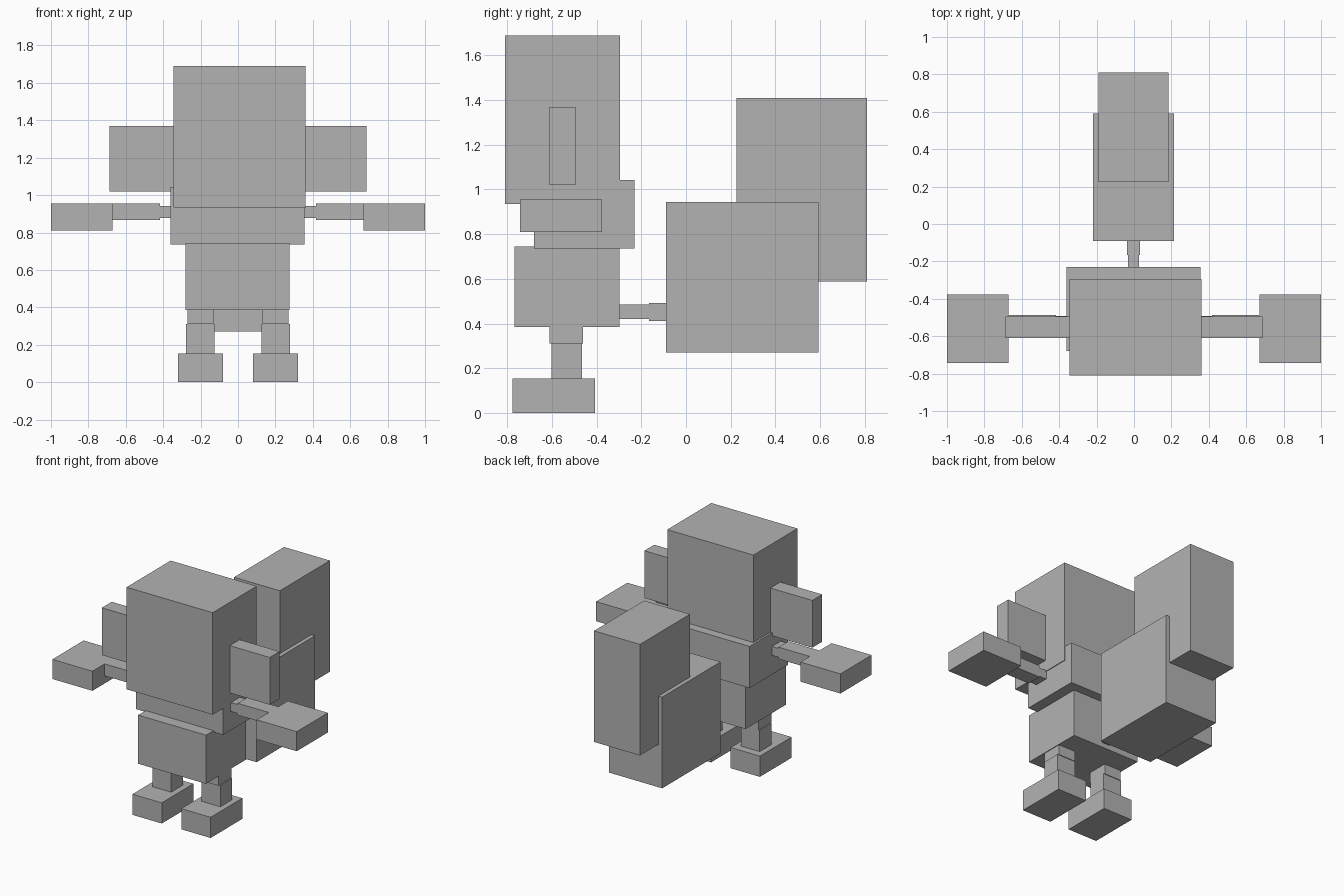
import bpy

if "Cube" in bpy.data.objects:
    bpy.data.objects.remove(bpy.data.objects["Cube"], do_unlink=True)

# Single flat colour
grey = bpy.data.materials.new("plain_grey")
grey.use_nodes = True
colour = (0.45, 0.45, 0.45, 1)
grey.diffuse_color = colour
grey.node_tree.nodes["Principled BSDF"].inputs["Base Color"].default_value = colour


def box(name, x, y, z):
    """Box spanning the given (low, high) range on each axis."""
    spans = (x, y, z)
    bpy.ops.mesh.primitive_cube_add(size=1, location=[(a + b) / 2 for a, b in spans])
    part = bpy.context.object
    part.name = name
    part.scale = [b - a for a, b in spans]
    bpy.ops.object.transform_apply(location=False, rotation=False, scale=True)
    part.data.materials.append(grey)
    return part


def pair(name, x, y, z):
    """Matching boxes on the left (+x) and right (-x)."""
    box("left_" + name, x, y, z)
    box("right_" + name, (-x[1], -x[0]), y, z)


# Head and ears
box("head", (-0.345, 0.36), (-0.81, -0.295), (0.935, 1.69))
pair("ear", (0.34, 0.687), (-0.61, -0.495), (1.02, 1.37))

# Torso
box("chest", (-0.36, 0.355), (-0.68, -0.23), (0.735, 1.043))
box("hips", (-0.28, 0.275), (-0.767, -0.297), (0.385, 0.745))

# Arms and hands
pair("upper_arm", (0.34, 0.42), (-0.595, -0.492), (0.877, 0.943))
pair("forearm", (0.418, 0.675), (-0.6, -0.487), (0.867, 0.955))
pair("hand", (0.672, 1.0), (-0.742, -0.377), (0.81, 0.955))

# Legs and feet
pair("thigh", (0.13, 0.27), (-0.612, -0.46), (0.31, 0.39))
pair("shin", (0.125, 0.278), (-0.603, -0.465), (0.15, 0.312))
pair("foot", (0.08, 0.32), (-0.777, -0.407), (0, 0.153))

# Tail
box("tail_root", (-0.033, 0.028), (-0.3, -0.163), (0.42, 0.485))
box("tail_joint", (-0.038, 0.033), (-0.165, -0.085), (0.412, 0.492))
box("tail_body", (-0.22, 0.215), (-0.09, 0.592), (0.27, 0.945))
box("tail_tip", (-0.19, 0.185), (0.225, 0.81), (0.588, 1.41))
